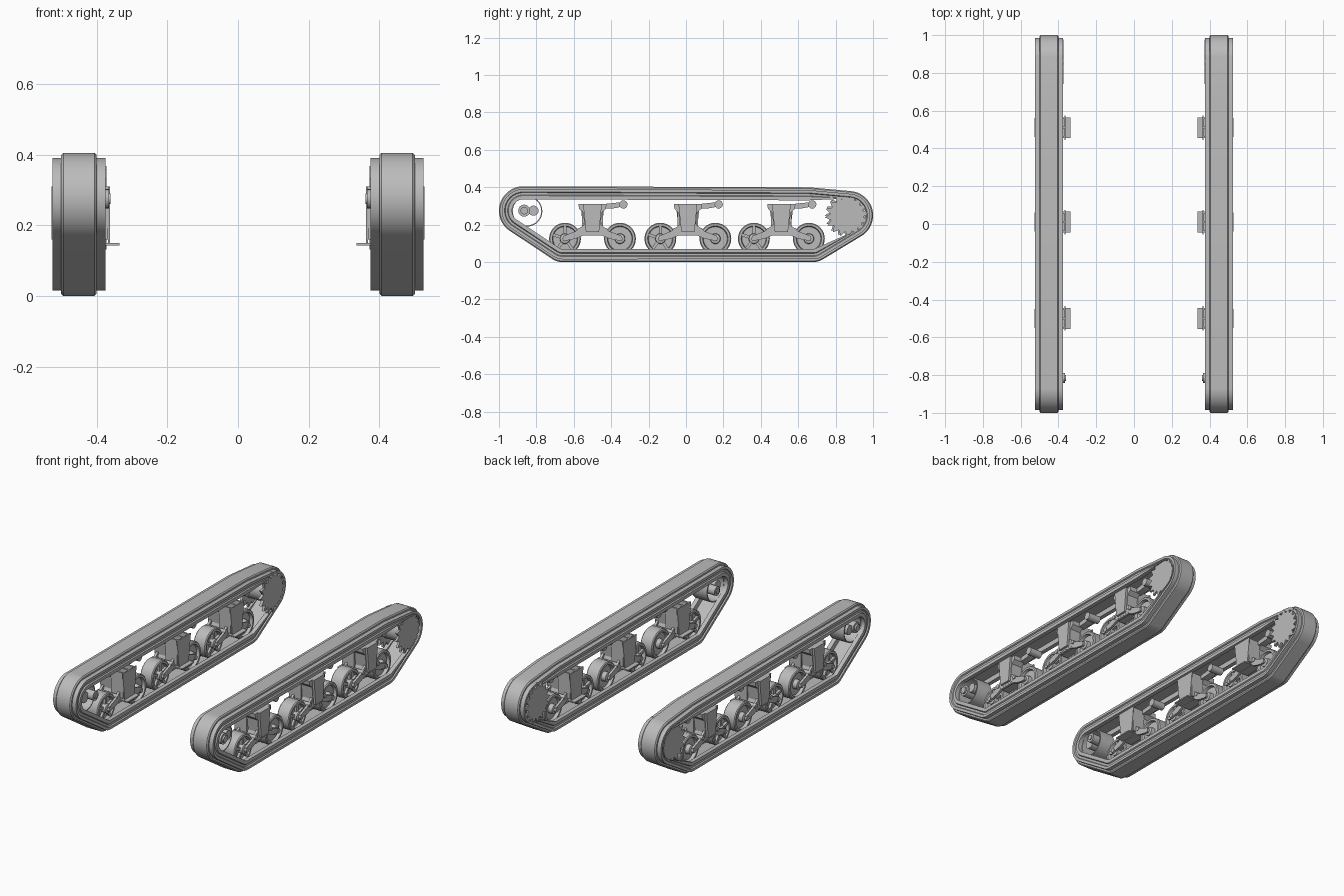
import bpy, bmesh, math
from mathutils import Vector

cube = bpy.data.objects.get("Cube")
if cube:
    bpy.data.objects.remove(cube, do_unlink=True)

steel = bpy.data.materials.new("steel_grey")
steel.use_nodes = True
GREY = (0.5, 0.5, 0.5, 1)
steel.diffuse_color = GREY
steel.node_tree.nodes["Principled BSDF"].inputs["Base Color"].default_value = GREY
MID = 0.45  # centre plane of one track


def finish(name, bm, smooth=True):
    """Store the mesh, mirror it to the other track and shade it."""
    bmesh.ops.recalc_face_normals(bm, faces=bm.faces)
    mesh = bpy.data.meshes.new(name)
    bm.to_mesh(mesh)
    bm.free()
    mesh.materials.append(steel)
    ob = bpy.data.objects.new(name, mesh)
    bpy.context.collection.objects.link(ob)
    ob.modifiers.new("other_side", 'MIRROR').use_mirror_merge = False
    if smooth:
        bpy.ops.object.select_all(action='DESELECT')
        ob.select_set(True)
        bpy.context.view_layer.objects.active = ob
        bpy.ops.object.shade_smooth_by_angle(angle=math.radians(35))
    return ob


def loft(bm, rings, closed=False):
    """Skin rings of points; cap the ends unless the section is closed."""
    vs = [[bm.verts.new(p) for p in ring] for ring in rings]
    n = len(vs[0])
    pairs = list(zip(vs, vs[1:])) + ([(vs[-1], vs[0])] if closed else [])
    for a, b in pairs:
        for i in range(n):
            j = (i + 1) % n
            bm.faces.new((a[i], a[j], b[j], b[i]))
    if not closed:
        bm.faces.new(vs[0])
        bm.faces.new(vs[-1])


def prism(bm, pts, x0, x1):
    loft(bm, [[(x, y, z) for y, z in pts] for x in (x0, x1)])


def box(bm, x0, x1, y0, y1, z0, z1):
    prism(bm, [(y0, z0), (y1, z0), (y1, z1), (y0, z1)], x0, x1)


def lathe(bm, profile, y, z, n=32, closed=False):
    """Turn an (x, radius) profile about an axle along x."""
    turn = [2 * math.pi * i / n for i in range(n)]
    loft(bm, [[(x, y + r * math.cos(t), z + r * math.sin(t)) for t in turn]
              for x, r in profile], closed)


def rod(bm, x0, x1, y, z, r, n=20):
    lathe(bm, [(x0, r), (x1, r)], y, z, n)


def both(half):
    """Complete a cross-section that is symmetric about the track centre."""
    return [(MID - x, d) for x, d in half] + [(MID + x, d) for x, d in reversed(half)]


# Track loop: hull around five guide circles (y, z, radius)
REAR = (0.87, 0.25, 0.13)
GUIDES = [(-0.87, 0.275, 0.13), (-0.66, 0.1, 0.1), (0.68, 0.1, 0.1),
          REAR, (0.65, 0.30, 0.1)]


def belt_ring(x, d):
    ring = []
    for i in range(120):
        t = 2 * math.pi * i / 120
        ny, nz = math.cos(t), math.sin(t)
        y, z, r = g = max(GUIDES, key=lambda g: g[0] * ny + g[1] * nz + g[2])
        r += max(d, -0.04) if g == REAR else d
        ring.append((x, y + r * ny, z + r * nz))
    return ring


bm = bmesh.new()
section = both([(0.05, -0.04), (0.05, -0.07), (0.075, -0.07), (0.075, -0.05),
                (0.068, -0.046), (0.068, -0.034), (0.075, -0.03), (0.075, -0.015),
                (0.05, -0.015), (0.05, -0.006), (0.044, 0)])
loft(bm, [belt_ring(x, d) for x, d in section], closed=True)
finish("track_belt", bm)

# Drive sprocket: two toothed discs on a drum
bm = bmesh.new()
TEETH = 16
for x0, x1, shift in ((0.372, 0.388, 0), (0.508, 0.52, 0.5)):
    star = []
    for i in range(2 * TEETH):
        t = math.pi * (i + shift) / TEETH
        r = 0.088 if i % 2 else 0.118
        star.append((0.86 + r * math.cos(t), 0.25 + r * math.sin(t)))
    prism(bm, star, x0, x1)
finish("drive_sprocket", bm, False)
bm = bmesh.new()
rod(bm, 0.388, 0.508, 0.86, 0.25, 0.065, 32)
finish("sprocket_drum", bm)

# Front idler: open drum with axle and tensioner
bm = bmesh.new()
lathe(bm, both([(0.05, 0.076), (0.05, 0.082)]), -0.85, 0.272, 40, closed=True)
finish("idler_drum", bm)
bm = bmesh.new()
rod(bm, 0.40, 0.515, -0.865, 0.275, 0.032)
rod(bm, 0.515, 0.525, -0.865, 0.275, 0.02)
rod(bm, 0.365, 0.505, -0.815, 0.275, 0.027)
rod(bm, 0.36, 0.368, -0.815, 0.275, 0.015)
box(bm, 0.41, 0.49, -0.865, -0.815, 0.262, 0.288)
finish("idler_axle", bm)

# Three suspension bogies
WHEEL_Z, REACH = 0.125, 0.147
for name, c in (("front", -0.5), ("middle", 0.01), ("rear", 0.51)):
    # road wheels
    for end, side in (("leading", -1), ("trailing", 1)):
        y = c + side * REACH
        bm = bmesh.new()
        lathe(bm, both([(0.052, 0.016), (0.048, 0.026), (0.022, 0.028),
                        (0.022, 0.064), (0.04, 0.068), (0.04, 0.08), (0.035, 0.085)]), y, WHEEL_Z)
        finish(f"{name}_{end}_wheel", bm)
        if side < 0:
            bm = bmesh.new()
            for k in range(5):
                t = 2 * math.pi * k / 5 + 0.3
                u, v = Vector((math.cos(t), math.sin(t))), Vector((-math.sin(t), math.cos(t)))
                hub = Vector((y, WHEEL_Z))
                bar = [hub + u * a + v * b for a, b in
                       ((0.02, -0.008), (0.07, -0.008), (0.07, 0.008), (0.02, 0.008))]
                prism(bm, bar, MID - 0.036, MID + 0.036)
            finish(f"{name}_wheel_spokes", bm, False)

    # hanger block with a flared foot
    bm = bmesh.new()
    half = [(0.075, 0.31), (0.072, 0.285), (0.05, 0.265), (0.042, 0.19), (0.06, 0.15)]
    prism(bm, [(c + y, z) for y, z in half] + [(c - y, z) for y, z in reversed(half)], 0.445, 0.515)
    prism(bm, [(c - 0.05, 0.31), (c + 0.05, 0.31), (c + 0.035, 0.16), (c - 0.035, 0.16)], 0.515, 0.528)
    finish(f"{name}_hanger", bm, False)

    # inner mounting bracket: plate, fins and shelf
    bm = bmesh.new()
    prism(bm, [(c - 0.065, 0.31), (c + 0.065, 0.31), (c + 0.045, 0.145), (c - 0.045, 0.145)], 0.362, 0.368)
    for y in (-0.05, 0, 0.05):
        box(bm, 0.368, 0.445, c + y - 0.005, c + y + 0.005, 0.16, 0.31)
    box(bm, 0.335, 0.445, c - 0.055, c + 0.055, 0.143, 0.15)
    finish(f"{name}_bracket", bm, False)

    # equaliser arms and their cross pins
    bm = bmesh.new()
    half = [(0.045, 0.2), (0.09, 0.165), (0.155, 0.14), (0.155, 0.112), (0.09, 0.125), (0.05, 0.142)]
    arm = [(c + y, z) for y, z in half] + [(c - y, z) for y, z in reversed(half)]
    for x in (0.388, 0.5):
        prism(bm, arm, x, x + 0.014)
    finish(f"{name}_equaliser_arms", bm, False)
    bm = bmesh.new()
    for side in (-1, 1):
        rod(bm, 0.385, 0.517, c + side * REACH, WHEEL_Z, 0.013)
        rod(bm, 0.385, 0.52, c + side * 0.07, 0.17, 0.012)
    finish(f"{name}_pins", bm)

    # return skid arm and its small roller
    bm = bmesh.new()
    prism(bm, [(c + 0.06, 0.31), (c + 0.17, 0.322), (c + 0.17, 0.30),
               (c + 0.12, 0.288), (c + 0.06, 0.285)], 0.43, 0.47)
    finish(f"{name}_skid_arm", bm, False)
    bm = bmesh.new()
    rod(bm, 0.41, 0.49, c + 0.165, 0.308, 0.022)
    finish(f"{name}_return_roller", bm)
